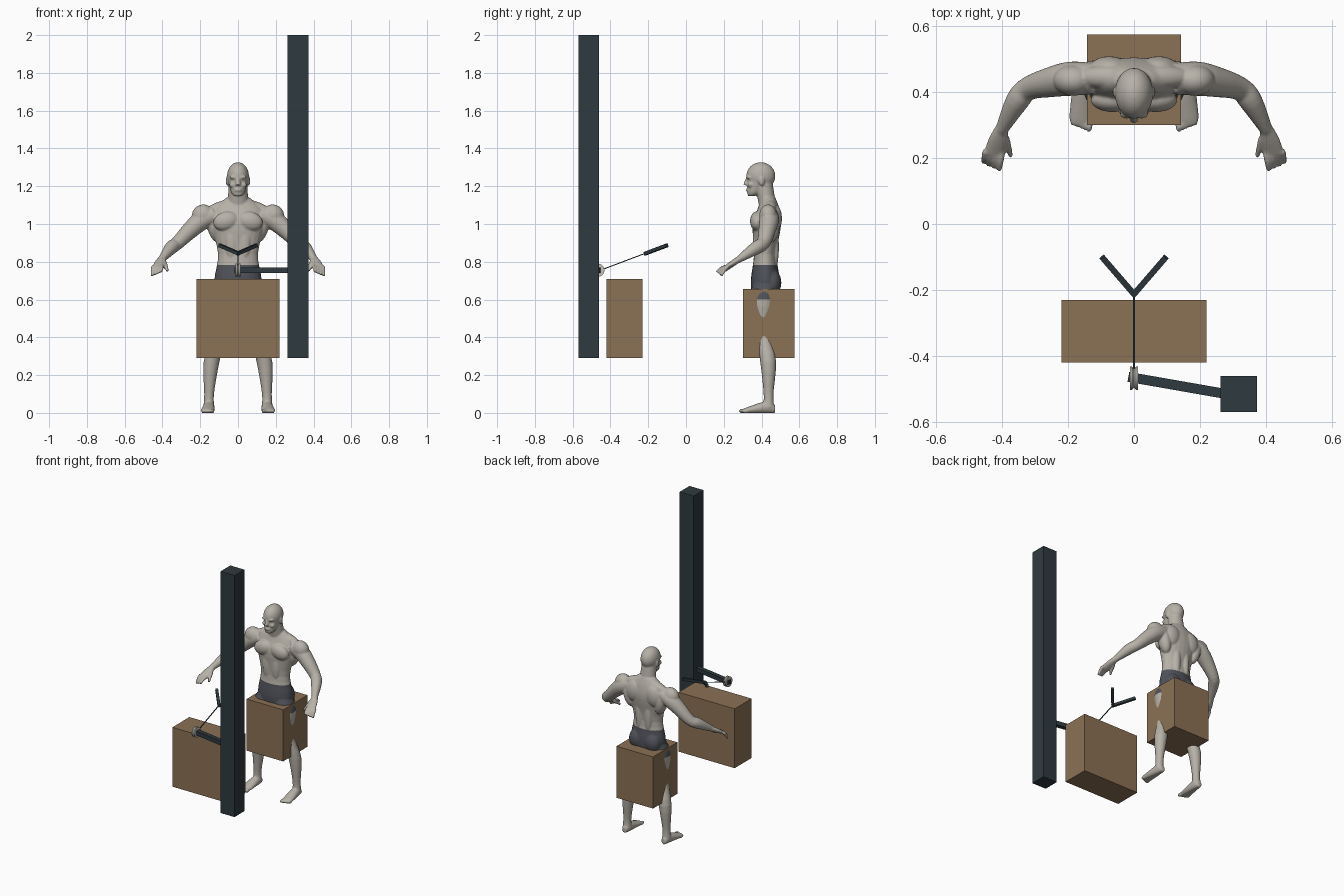
import bpy, bmesh, math
from mathutils import Vector, Matrix

cube = bpy.data.objects.get("Cube")
if cube:
    bpy.data.objects.remove(cube, do_unlink=True)

X, Y, Z = Vector((1, 0, 0)), Vector((0, 1, 0)), Vector((0, 0, 1))


def material(name, rgb):
    mat = bpy.data.materials.new(name)
    mat.use_nodes = True
    mat.diffuse_color = (*rgb, 1)
    mat.node_tree.nodes["Principled BSDF"].inputs["Base Color"].default_value = (*rgb, 1)
    return mat


wood = material("brown box", (.26, .165, .09))
steel = material("dark steel", (.028, .042, .05))
skin = material("pale skin", (.47, .44, .39))
cloth = material("grey shorts", (.078, .084, .1))
ivory = material("ivory wheel", (.58, .55, .5))


def add_object(name, bm, *materials):
    bmesh.ops.recalc_face_normals(bm, faces=bm.faces)
    mesh = bpy.data.meshes.new(name)
    bm.to_mesh(mesh)
    bm.free()
    obj = bpy.data.objects.new(name, mesh)
    bpy.context.scene.collection.objects.link(obj)
    for mat in materials:
        mesh.materials.append(mat)
    return obj


def block(name, centre, size, mat, turn=Matrix.Identity(4)):
    bm = bmesh.new()
    place = Matrix.Translation(centre) @ turn @ Matrix.Diagonal((*size, 1))
    bmesh.ops.create_cube(bm, size=1, matrix=place)
    return add_object(name, bm, mat)


def bar(name, start, end, width, mat):
    start, end = Vector(start), Vector(end)
    run = end - start
    turn = run.to_track_quat('Z', 'Y').to_matrix().to_4x4()
    return block(name, (start + end) / 2, (width, width, run.length), mat, turn)


def smooth_path(keys, steps):
    """Pass a Catmull-Rom curve through the key sections."""
    path = []
    for i in range(len(keys) - 1):
        before, a, b, after = keys[max(i - 1, 0)], keys[i], keys[i + 1], keys[min(i + 2, len(keys) - 1)]
        leave, arrive = (b - before) / 2, (after - a) / 2
        for k in range(steps):
            t = k / steps
            ease = t * t * (3 - 2 * t)
            path.append(a * (1 - ease) + b * ease
                        + leave * (t * (1 - t) ** 2) - arrive * (t * t * (1 - t)))
    return path + [keys[-1]]


def loft(bm, sections, side=X, axis=None, steps=4, sides=24):
    """Closed tube through sections: centre, half width and optional half depth."""
    keys = [Vector((*s, s[-1])[:5]) for s in sections]
    path = smooth_path(keys, steps)
    points = [p.to_3d() for p in path]
    rings = []
    for i, p in enumerate(path):
        along = axis or (points[min(i + 1, len(points) - 1)] - points[max(i - 1, 0)]).normalized()
        u = (side - along * side.dot(along)).normalized()
        v = along.cross(u)
        angles = [math.tau * k / sides for k in range(sides)]
        rings.append([bm.verts.new(points[i] + u * p[3] * math.cos(a) + v * p[4] * math.sin(a))
                      for a in angles])
    for low, high in zip(rings, rings[1:]):
        for k in range(sides):
            n = (k + 1) % sides
            bm.faces.new((low[k], low[n], high[n], high[k]))
    bm.faces.new(rings[0])
    bm.faces.new(rings[-1])


def blob(bm, at, size, lean=0):
    place = Matrix.Translation(at) @ Matrix.Rotation(lean, 4, 'Y') @ Matrix.Diagonal((*size, 1))
    bmesh.ops.create_uvsphere(bm, u_segments=24, v_segments=16, radius=1, matrix=place)


# Boxes, post and bracket
block("front_box", (0, -.325, .5), (.44, .19, .42), wood)
block("back_box", (0, .437, .473), (.286, .273, .365), wood)
block("post", (.317, -.515, 1.145), (.11, .11, 1.71), steel)
bar("bracket_arm", (-.017, -.463, .755), (.28, -.515, .755), .03, steel)

# Grooved pulley wheel, cable and V handle
wheel = bmesh.new()
rim = [(.006 * k, -.467, .755, .035 if k else .028) for k in range(-2, 3)]
loft(wheel, rim, side=Y, axis=X, steps=1, sides=32)
add_object("pulley_wheel", wheel, ivory)
bar("cable", (0, -.44, .76), (0, -.21, .847), .005, steel)
for s, label in ((1, "left"), (-1, "right")):
    bar(label + "_handle", (-.004 * s, -.217, .843), (.097 * s, -.1, .887), .018, steel)

# Torso and neck
body = bmesh.new()
loft(body, [(0, .42, .6, .11, .07), (0, .42, .7, .126, .077), (0, .42, .84, .106, .06),
            (0, .428, 1, .14, .076), (0, .437, 1.08, .13, .058), (0, .437, 1.14, .06, .036)], axis=Z)
loft(body, [(0, .435, 1.08, .058, .045), (0, .41, 1.22, .048)], axis=Z)

# Skull, jaw, nose and lips
blob(body, at=(0, .396, 1.254), size=(.058, .077, .073))
loft(body, [(0, .345, 1.147, .018, .016), (0, .363, 1.17, .038, .039),
            (0, .385, 1.25, .054, .06)], axis=Z)
loft(body, [(0, .326, 1.246, .008), (0, .315, 1.205, .014, .012)])
blob(body, at=(0, .327, 1.18), size=(.02, .01, .009))

for s in (1, -1):
    def tube(sections, **options):
        loft(body, [(q[0] * s, *q[1:]) for q in sections], **options)

    def lump(at, size, lean=0):
        blob(body, (at[0] * s, *at[1:]), size, lean * s)

    # Brow, cheek and ear
    lump(at=(.024, .332, 1.247), size=(.02, .013, .008))
    lump(at=(.03, .341, 1.207), size=(.016, .014, .014))
    lump(at=(.057, .4, 1.228), size=(.008, .016, .026))

    # Chest, shoulder blade, flank, trapezius and shoulder
    lump(at=(.064, .375, 1.015), size=(.068, .036, .05), lean=.25)
    lump(at=(.075, .47, 1.03), size=(.06, .038, .075), lean=-.2)
    lump(at=(.125, .45, .99), size=(.04, .045, .09), lean=.25)
    lump(at=(.085, .445, 1.09), size=(.095, .034, .032), lean=.3)
    lump(at=(.185, .435, 1.045), size=(.06, .047, .058), lean=.6)

    # Lower back, belly and buttock
    lump(at=(.035, .47, .88), size=(.027, .022, .12))
    lump(at=(.033, .368, .9), size=(.03, .014, .085))
    lump(at=(.058, .455, .69), size=(.06, .05, .07))

    # Arm from the shoulder to the wrist
    tube([(.12, .44, 1.05, .047), (.19, .44, 1.02, .052), (.25, .43, .97, .046),
          (.32, .41, .9, .036), (.355, .37, .873, .035), (.402, .283, .815, .019)])

    # Palm, thumb and fanned fingers
    tube([(.4, .292, .82, .019, .017), (.41, .255, .797, .03, .016), (.424, .21, .77, .032, .011)])
    tube([(.39, .258, .795, .014), (.372, .204, .75, .007)])
    for i in range(4):
        base = Vector((.4 + .016 * i, .222, .776))
        tip = base + Vector((.008, .008 * i - .06, -.03 - .007 * i))
        bend = (base + tip) / 2 + Z * .007
        tube([(*base, .011), (*bend, .01), (*tip, .007)])

    # Leg from the hip to the heel
    tube([(.06, .42, .69, .062), (.08, .41, .6, .073), (.098, .41, .43, .041),
          (.14, .435, .27, .042), (.153, .437, .1, .026), (.154, .437, .03, .03)], axis=Z)

    # Foot and toes
    tube([(.154, .472, .02, .017, .02), (.154, .43, .03, .029, .033),
          (.16, .33, .014, .036, .018), (.16, .3, .01, .03, .01)], axis=-Y)
    for i in range(5):
        lump(at=(.136 + .0125 * i, .3 + .005 * i, .01), size=(.008 if i else .011, .022, .012))

# Fuse the body into one smooth skin
rough = add_object("figure_base", body)
fuse = rough.modifiers.new("fuse", 'REMESH')
fuse.mode = 'VOXEL'
fuse.voxel_size = .005
soften = rough.modifiers.new("soften", 'SMOOTH')
soften.factor = .5
soften.iterations = 4
graph = bpy.context.evaluated_depsgraph_get()
fused = bpy.data.meshes.new_from_object(rough.evaluated_get(graph))
bpy.data.objects.remove(rough, do_unlink=True)

# Flatten the soles, then cut the waistband and hems and colour the shorts
WAIST, HEM = .783, .6
figure = bmesh.new()
figure.from_mesh(fused)
bpy.data.meshes.remove(fused)
for vert in figure.verts:
    vert.co.z = max(vert.co.z, 0)
for height in (WAIST, HEM):
    everything = figure.verts[:] + figure.edges[:] + figure.faces[:]
    bmesh.ops.bisect_plane(figure, geom=everything, plane_co=Z * height, plane_no=Z)
for face in figure.faces:
    centre = face.calc_center_median()
    face.smooth = True
    face.material_index = int(HEM < centre.z < WAIST and abs(centre.x) < .2)
add_object("figure", figure, skin, cloth)
